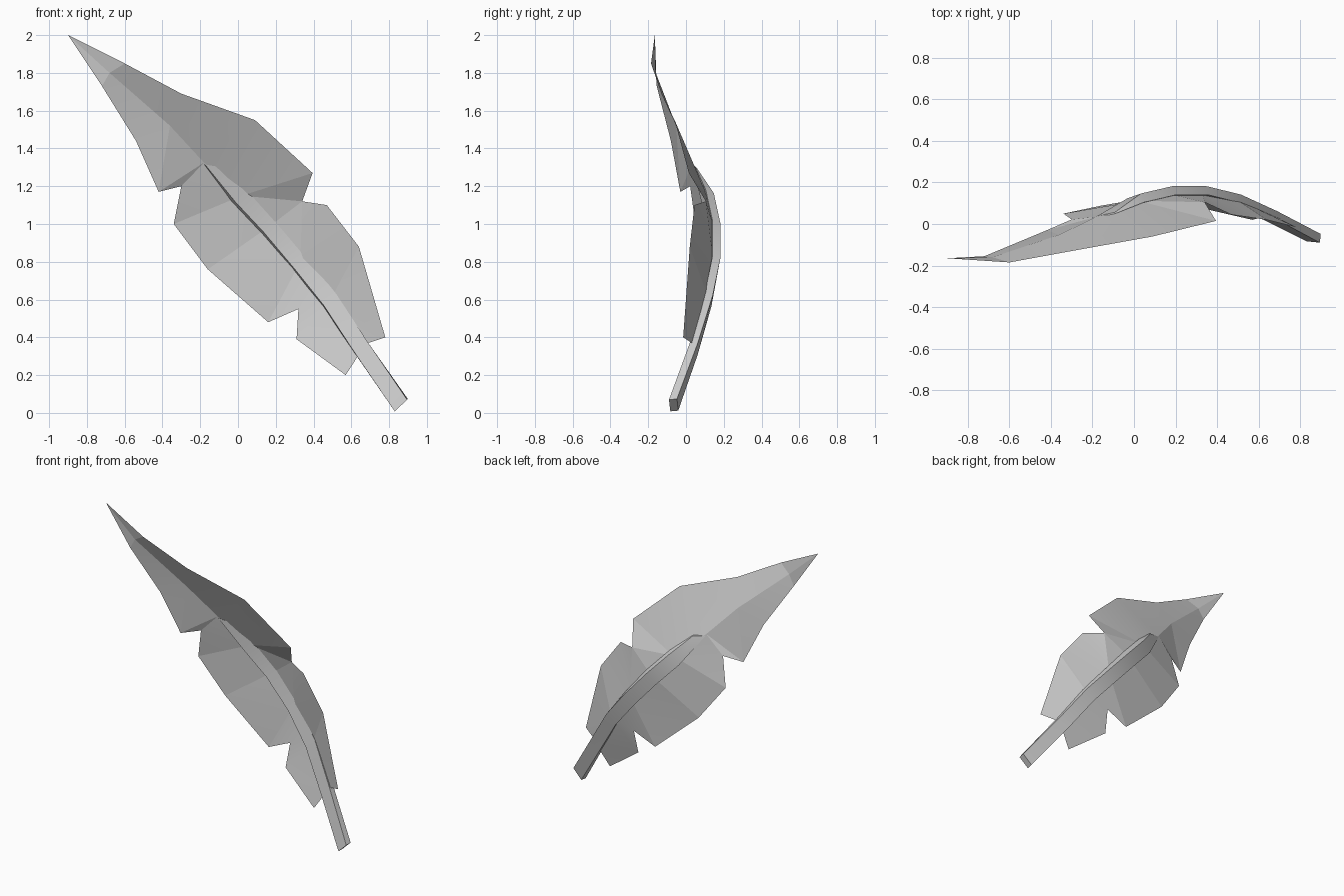
import bpy
import bmesh
import math
from mathutils import Vector

cube = bpy.data.objects.get("Cube")
if cube:
    bpy.data.objects.remove(cube, do_unlink=True)


def make_material(name, value):
    material = bpy.data.materials.new(name)
    material.use_nodes = True
    colour = (value, value, value, 1)
    material.diffuse_color = colour
    for node in material.node_tree.nodes:
        if node.type == "BSDF_PRINCIPLED":
            node.inputs["Base Color"].default_value = colour
            node.inputs["Roughness"].default_value = 0.9
    return material


grey = make_material("plain grey", 0.6)


def finish(bm, name, angle):
    """Turn a bmesh into a shaded object with the grey material."""
    mesh = bpy.data.meshes.new(name)
    bm.to_mesh(mesh)
    bm.free()
    mesh.materials.append(grey)
    obj = bpy.data.objects.new(name, mesh)
    bpy.context.collection.objects.link(obj)
    bpy.ops.object.select_all(action="DESELECT")
    obj.select_set(True)
    bpy.context.view_layer.objects.active = obj
    bpy.ops.object.shade_smooth_by_angle(angle=math.radians(angle))
    return obj


# Vane: a centre crease, and outline points tied to a crease point by index
crease = [(.66, .045, .34), (.49, .12, .6), (.33, .145, .8), (.17, .145, .99),
          (.02, .112, 1.15), (-.18, .035, 1.325), (-.36, -.052, 1.52),
          (-.68, -.16, 1.8), (-.9, -.165, 2)]
right_outline = [(0, (.57, .02, .2)), (1, (.31, .08, .39)), (1, (.32, .115, .55)),
                 (2, (.16, .11, .48)), (3, (-.16, .088, .76)),
                 (4, (-.34, .05, 1)), (5, (-.3, .022, 1.2)),
                 (5, (-.42, -.03, 1.17)), (6, (-.54, -.08, 1.44)),
                 (7, (-.72, -.155, 1.73))]
notch = (.34, .105, 1.12)
left_outline = [(0, (.69, .03, .37)), (1, (.78, -.015, .4)), (2, (.64, .02, .88)),
                (2, (.47, .045, 1.1)), (2, notch), (3, notch), (4, notch),
                (4, (.395, .015, 1.27)), (5, (.09, -.06, 1.55)),
                (6, (-.3, -.13, 1.69)), (7, (-.6, -.185, 1.85))]


def add_half(bm, spine, outline, flip):
    """Join the outline to the spine with triangles and quads."""
    verts = {point: bm.verts.new(point) for point in dict.fromkeys(p for i, p in outline)}
    rim = [(index, verts[point]) for index, point in outline]
    rim.append((len(spine) - 1, spine[-1]))
    for (low, start), (high, end) in zip(rim, rim[1:]):
        corners = list(dict.fromkeys((spine[low], start, end, spine[high])))
        bm.faces.new(corners[::-1] if flip else corners)


bm = bmesh.new()
spine = [bm.verts.new(point) for point in crease]
add_half(bm, spine, right_outline, True)
add_half(bm, spine, left_outline, False)
bmesh.ops.triangulate(bm, faces=bm.faces[:])
finish(bm, "feather_vane", 8)

# Quill: a slightly twisted rectangular section swept along its left front edge
path = [(.895, -.09, .07), (.69, .02, .37), (.52, .1, .63), (.36, .14, .83),
        (.2, .14, 1.02), (.05, .105, 1.18), (-.09, .05, 1.3)]
last = len(path) - 1

bm = bmesh.new()
rings = []
for step, point in enumerate(path):
    twist = min(step / 4, 1)
    front = Vector(point)
    across = Vector((-.065, .007 - .03 * twist, -.062))
    lean = .004 - .02 * twist
    depth = Vector((lean, .042, lean))
    # The tip flattens into the vane
    if step == last:
        across = Vector((-.085, -.018, .015))
        depth *= .15
    section = (front, front + across, front + across + depth, front + depth)
    rings.append([bm.verts.new(corner) for corner in section])
for lower, upper in zip(rings, rings[1:]):
    for i in range(4):
        j = (i + 1) % 4
        bm.faces.new((lower[i], lower[j], upper[j], upper[i]))
bm.faces.new(rings[0][::-1])
bm.faces.new(rings[-1])
bmesh.ops.recalc_face_normals(bm, faces=bm.faces[:])
finish(bm, "feather_quill", 30)
